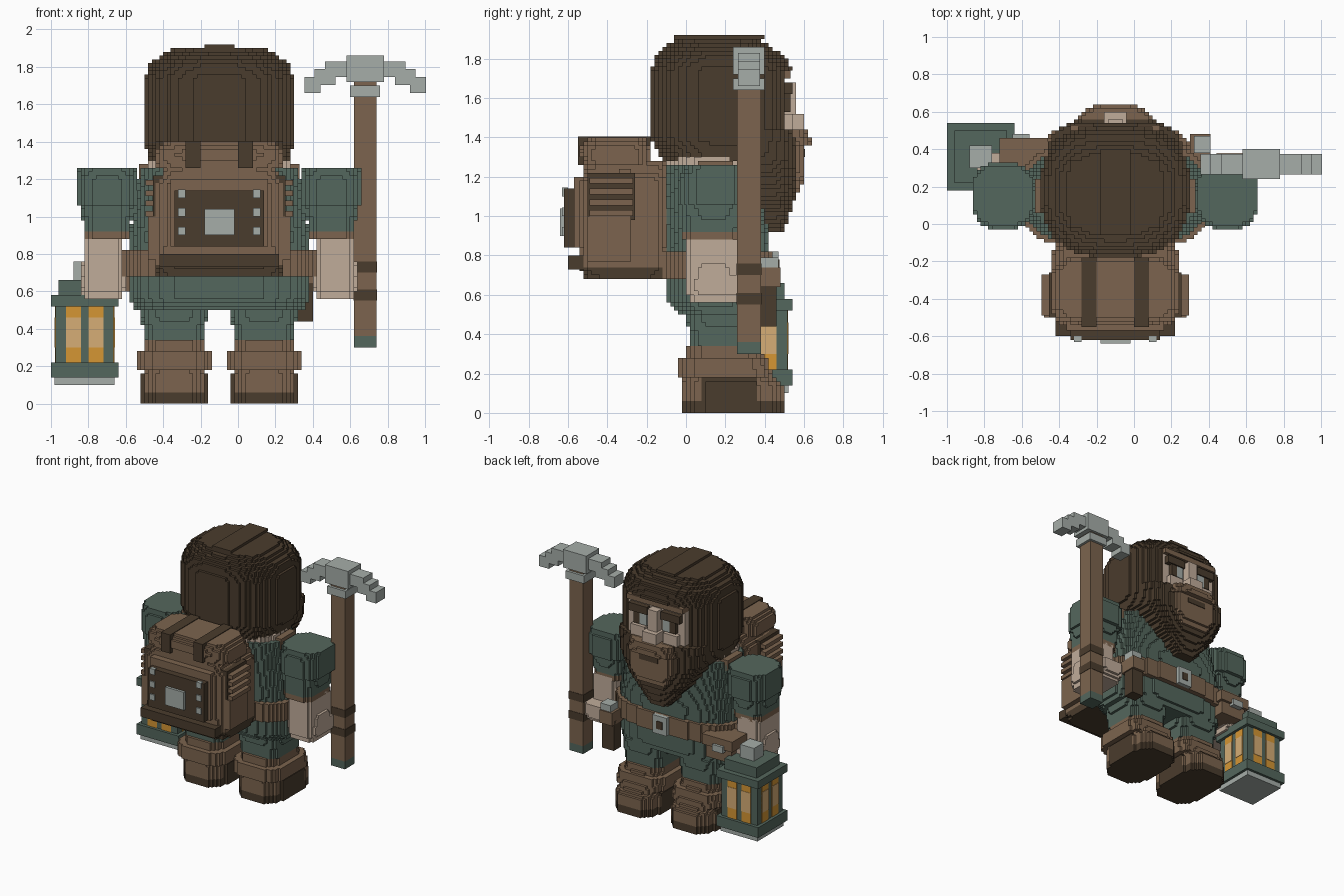
import bpy, bmesh
from mathutils import Vector

if "Cube" in bpy.data.objects:
    bpy.data.objects.remove(bpy.data.objects["Cube"])

V = 0.02    # voxel size
CX = -0.1   # middle of the figure


def linear(c):
    c /= 255
    return c / 12.92 if c <= 0.04 else ((c + 0.055) / 1.055) ** 2.4


def material(name, r, g, b):
    m = bpy.data.materials.new(name)
    m.use_nodes = True
    col = (linear(r), linear(g), linear(b), 1)
    m.diffuse_color = col
    m.node_tree.nodes["Principled BSDF"].inputs["Base Color"].default_value = col
    return m


DARK = material("dark brown", 74, 60, 45)
BROWN = material("leather brown", 124, 100, 78)
GREEN = material("cloth green", 84, 103, 93)
SKIN = material("skin", 192, 172, 154)
GREY = material("steel grey", 166, 174, 169)
AMBER = material("amber", 213, 150, 52)
GLOW = material("pale glow", 214, 174, 118)


def finish(name, bm, mats):
    me = bpy.data.meshes.new(name)
    bm.to_mesh(me)
    bm.free()
    for m in mats:
        me.materials.append(m)
    ob = bpy.data.objects.new(name, me)
    bpy.context.collection.objects.link(ob)
    return ob


def box(name, mat, x, y, z):
    """Box from its x, y and z ranges."""
    bm = bmesh.new()
    bmesh.ops.create_cube(bm, size=1)
    for v in bm.verts:
        v.co = [(a + b) / 2 + c * (b - a) for (a, b), c in zip((x, y, z), v.co)]
    return finish(name, bm, [mat])


def pair(name, mat, x, y, z):
    """Two boxes mirrored about the figure's middle; x is measured from it."""
    box("left_" + name, mat, (CX + x[0], CX + x[1]), y, z)
    box("right_" + name, mat, (CX - x[1], CX - x[0]), y, z)


def column(name, mats, cx, layers, n=2.5, rule=None, keep=None):
    """Voxel stack; layers are (z, half width, y min, y max), joined linearly."""
    cells = set()
    z0, z1 = layers[0][0], layers[-1][0]
    hw = max(l[1] for l in layers)
    ya, yb = min(l[2] for l in layers), max(l[3] for l in layers)
    org = Vector((cx - round(hw / V) * V, ya, z0))
    size = [round(2 * hw / V), round((yb - ya) / V), round((z1 - z0) / V)]
    for k in range(size[2]):
        z = z0 + (k + 0.5) * V
        for a, b in zip(layers, layers[1:]):
            if a[0] <= z < b[0]:
                t = (z - a[0]) / (b[0] - a[0])
                w, lo, hi = [p + (q - p) * t for p, q in zip(a[1:], b[1:])]
                break
        for j in range(size[1]):
            y = ya + (j + 0.5) * V
            for i in range(size[0]):
                x = org.x + (i + 0.5) * V
                d = abs((x - cx) / w) ** n + abs((2 * y - lo - hi) / (hi - lo)) ** n
                if d <= 1 and (keep is None or keep(x, y, z)):
                    cells.add((i, j, k))
    bm = bmesh.new()
    verts = {}
    for c in cells:
        for ax in range(3):
            for s in (0, 1):
                nb = list(c)
                nb[ax] += 2 * s - 1
                if tuple(nb) in cells:
                    continue
                u, v = (ax + 1) % 3, (ax + 2) % 3
                quad = []
                for du, dv in ((0, 0), (1, 0), (1, 1), (0, 1)):
                    p = list(c)
                    p[ax] += s
                    p[u] += du
                    p[v] += dv
                    p = tuple(p)
                    if p not in verts:
                        verts[p] = bm.verts.new(org + Vector(p) * V)
                    quad.append(verts[p])
                f = bm.faces.new(quad if s else quad[::-1])
                if rule:
                    f.material_index = rule(org + (Vector(c) + Vector((.5, .5, .5))) * V)
    return finish(name, bm, mats)


# Head: hair cap with a face opening, skin below it, beard
def outside_face(x, y, z):
    return not (1.44 < z < 1.74 and y > 0.42 and abs(x - CX) < 0.25)


column("hair", [DARK], CX, [(1.28, .37, -.12, .5), (1.4, .4, -.18, .54), (1.74, .4, -.18, .54),
       (1.82, .37, -.15, .5), (1.88, .29, -.08, .4), (1.9, .25, -.06, .38)], 2.6, keep=outside_face)
box("hair_crest", DARK, (-.18, -.02), (-.06, .4), (1.9, 1.92))
pair("hair_ridge", DARK, (.16, .24), (-.02, .34), (1.88, 1.9))
column("neck", [SKIN], CX, [(1.22, .38, -.1, .36), (1.3, .38, -.1, .36)], 2.6)
column("beard", [DARK], CX, [(.92, .08, .4, .5), (1.0, .14, .34, .52), (1.1, .23, .25, .56),
       (1.28, .35, .1, .58), (1.44, .37, .08, .56)], 2.8)
column("mouth_panel", [BROWN], CX, [(1.12, .13, .4, .58), (1.2, .17, .4, .6), (1.36, .19, .4, .6)], 6)
column("moustache", [BROWN], CX, [(1.36, .2, .4, .64), (1.44, .18, .4, .62)], 3)
box("mouth", DARK, (-.18, -.02), (.5, .605), (1.3, 1.34))

# Face
box("face", SKIN, (-.34, .14), (.36, .5), (1.44, 1.7))
box("forehead_band", BROWN, (-.34, .14), (.4, .53), (1.7, 1.74))
box("nose", SKIN, (-.16, -.04), (.48, .6), (1.44, 1.52))
box("nose_bridge", SKIN, (-.14, -.06), (.48, .56), (1.52, 1.68))
pair("brow", DARK, (.06, .22), (.46, .54), (1.62, 1.68))
pair("eye", GREY, (.07, .13), (.46, .53), (1.53, 1.62))
pair("pupil", DARK, (.13, .18), (.46, .53), (1.53, 1.62))
pair("cheek", SKIN, (.08, .2), (.46, .54), (1.44, 1.52))

# Torso, hips and belt
column("torso", [GREEN], CX, [(.6, .48, -.1, .4), (.9, .48, -.12, .42), (1.26, .42, -.1, .36)], 2.8)
column("hips", [GREEN], CX, [(.5, .46, -.04, .38), (.56, .48, -.1, .4), (.68, .48, -.1, .4)], 3)
column("belt", [BROWN], CX, [(.68, .52, -.14, .44), (.82, .52, -.14, .44)], 2.8)
box("belt_buckle", GREY, (-.16, -.04), (.4, .47), (.68, .82))
box("buckle_hole", DARK, (-.125, -.075), (.46, .475), (.72, .78))
pair("shoulder_strap", BROWN, (.36, .43), (.06, .24), (1.2, 1.28))

# Belt pouch and tool loop
box("belt_pouch", BROWN, (-.7, -.48), (.26, .44), (.6, .74))
box("pouch_flap", BROWN, (-.72, -.46), (.26, .46), (.7, .78))
box("pouch_stud", GREY, (-.65, -.56), (.44, .48), (.68, .73))
box("tool_loop", BROWN, (.3, .41), (.34, .48), (.64, .74))
box("tool_shaft", DARK, (.3, .4), (.37, .46), (.44, .67))
box("tool_head", GREY, (.32, .41), (.38, .47), (.73, .79))

# Legs, boots and arms on both sides
for side, s in (("left", 1), ("right", -1)):
    lx, ax = CX + s * .24, CX + s * .6
    column(side + "_leg", [GREEN], lx, [(.34, .16, .02, .36), (.52, .18, 0, .38)], 4)
    column(side + "_boot", [BROWN, DARK], lx,
           [(0, .18, -.02, .5), (.14, .18, -.02, .5), (.2, .16, -.02, .42), (.34, .16, 0, .38)], 3.2,
           rule=lambda p, c=lx: int(p.z < .07 or (p.z < .19 and .08 < p.y < .36 and abs(p.x - c) > .14)))
    column(side + "_boot_cuff", [BROWN], lx, [(.18, .2, -.04, .44), (.28, .2, -.04, .42)], 4)
    column(side + "_shoulder", [GREEN], ax, [(1.06, .16, -.03, .33), (1.2, .16, -.03, .33),
           (1.26, .16, 0, .31)], 3)
    column(side + "_sleeve", [BROWN, GREEN], ax, [(.88, .12, -.02, .28), (1.08, .14, -.02, .3)], 3.5,
           rule=lambda p: int(p.z > .92))
    hx = CX + s * .62
    column(side + "_forearm", [SKIN], hx, [(.62, .12, 0, .28), (.9, .1, 0, .28)], 4)
    column(side + "_hand", [SKIN], hx, [(.56, .1, .02, .34), (.62, .12, 0, .38), (.7, .11, .02, .38)], 4)

# Backpack
column("pack_body", [DARK, BROWN], CX, [(.68, .33, -.52, -.1), (.76, .35, -.54, -.1),
       (1.18, .34, -.54, -.1), (1.28, .28, -.5, -.1)], 7, rule=lambda p: int(p.z > .74))
column("pack_roll", [BROWN], CX, [(1.26, .34, -.52, -.18), (1.34, .34, -.54, -.18),
       (1.4, .3, -.5, -.2)], 5)
pair("roll_strap", DARK, (.1, .18), (-.55, -.18), (1.26, 1.405))
box("pack_base_strip", DARK, (-.42, .22), (-.6, -.4), (.73, .8))
box("pack_lid", BROWN, (-.36, .16), (-.57, -.5), (.84, 1.2))
box("lid_panel", DARK, (-.34, .14), (-.62, -.5), (.84, 1.14))
box("lid_buckle", GREY, (-.18, -.02), (-.64, -.6), (.9, 1.04))
for i in range(3):
    z = .9 + i * .1
    pair("stud_%d" % i, GREY, (.18, .22), (-.63, -.6), (z, z + .045))
pair("side_pocket", BROWN, (.3, .38), (-.5, -.28), (.77, 1.0))
pair("bedroll_core", DARK, (.3, .355), (-.5, -.26), (.98, 1.22))
for i in range(4):
    z = 1.0 + i * .055
    pair("pack_slat_%d" % i, BROWN, (.3, .395), (-.49, -.27), (z, z + .03))

# Pickaxe: handle, collar and a mirrored stepped head
PX, PY = .68, .32


def around(half):
    return (PX - half, PX + half), (PY - half, PY + half)


box("pick_handle", BROWN, *around(.06), (.36, 1.72))
box("pick_end_cap", GREEN, *around(.06), (.3, .36))
for i, z in enumerate((.55, .7)):
    box("grip_band_%d" % i, DARK, *around(.063), (z, z + .06))
box("pick_collar", GREY, *around(.08), (1.64, 1.7))
box("pick_head", GREY, (.58, .78), (.24, .4), (1.72, 1.86))
for name, s in (("left", 1), ("right", -1)):
    for i in range(3):
        a, b = PX + s * (.08 + i * .08), PX + s * (.16 + (i + 1) * .055)
        z = 1.745 - i * .042
        box("%s_pick_step_%d" % (name, i), GREY, (min(a, b), max(a, b)), (.265, .375), (z, z + .085))

# Lantern: square tiers, windows on four sides
LX, LY = -.82, .36


def tier(name, mat, half, z):
    box("lantern_" + name, mat, (LX - half, LX + half), (LY - half, LY + half), z)


tier("foot", GREY, .16, (.1, .14))
tier("base", GREEN, .18, (.14, .22))
tier("body", GREEN, .155, (.22, .52))
tier("rim", GREEN, .18, (.52, .58))
tier("cap", GREEN, .14, (.58, .66))
tier("handle", GREY, .06, (.66, .76))
for i, (a, b) in enumerate(((-.1, -.02), (.02, .1))):
    for mat, d, z in ((AMBER, .159, (.22, .52)), (GLOW, .162, (.3, .46))):
        tag = "%s_%d" % ("pane" if mat is AMBER else "flame", i)
        for s in (-1, 1):
            out = sorted((s * .153, s * d))
            box("front_back_" + tag, mat, (LX + a, LX + b), (LY + out[0], LY + out[1]), z)
            box("side_" + tag, mat, (LX + out[0], LX + out[1]), (LY + a, LY + b), z)
